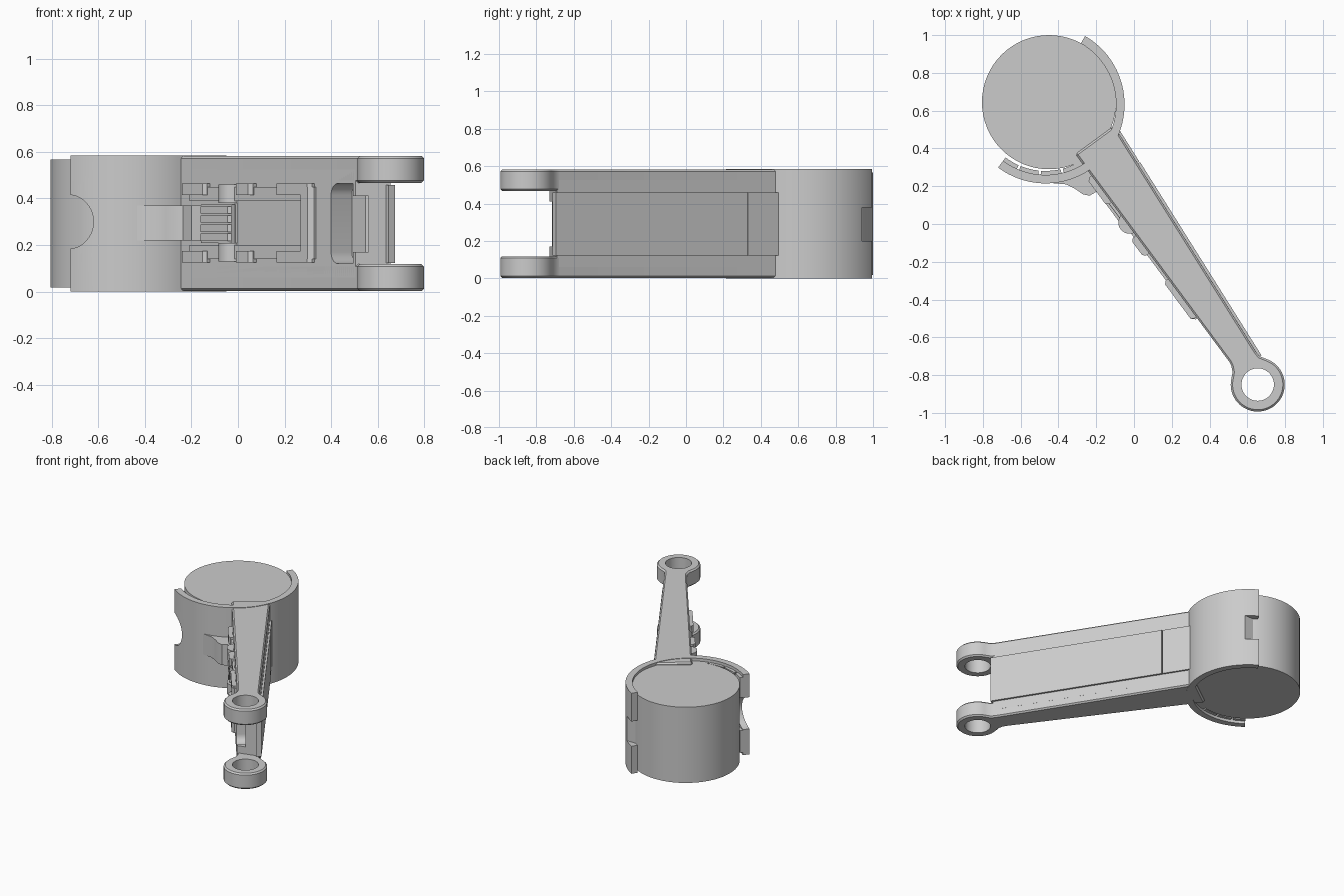
import bpy, bmesh, math
from mathutils import Vector, Matrix

cube = bpy.data.objects.get("Cube")
if cube:
    bpy.data.objects.remove(cube, do_unlink=True)

grey = bpy.data.materials.new("light_grey")
grey.use_nodes = True
grey.diffuse_color = (0.6, 0.6, 0.6, 1)
grey.node_tree.nodes["Principled BSDF"].inputs["Base Color"].default_value = (0.6, 0.6, 0.6, 1)

HEIGHT = 0.585
HEAD = Vector((-0.45, 0.645))
SHELL = Vector((-0.468, 0.633))
PIVOT = Vector((0.655, -0.85))
# Local frame of the arm's front face: along, outward, up
CORNER = Vector((-0.31, 0.37))
ALONG = Vector((0.596, -0.803)).normalized()
OUT = Vector((-ALONG.y * -1, -ALONG.x))


def arc(c, r, a0, a1, n):
    steps = [math.radians(a0 + (a1 - a0) * i / n) for i in range(n + 1)]
    return [(c.x + r * math.cos(a), c.y + r * math.sin(a)) for a in steps]


def prism(name, pts, z0, z1, bevel=0):
    bm = bmesh.new()
    face = bm.faces.new([bm.verts.new((x, y, z0)) for x, y in pts])
    top = bmesh.ops.extrude_face_region(bm, geom=[face])["geom"]
    verts = [v for v in top if isinstance(v, bmesh.types.BMVert)]
    bmesh.ops.translate(bm, verts=verts, vec=(0, 0, z1 - z0))
    bmesh.ops.recalc_face_normals(bm, faces=bm.faces)
    mesh = bpy.data.meshes.new(name)
    bm.to_mesh(mesh)
    bm.free()
    mesh.materials.append(grey)
    ob = bpy.data.objects.new(name, mesh)
    bpy.context.collection.objects.link(ob)
    if bevel:
        mod = ob.modifiers.new("bevel", "BEVEL")
        mod.width, mod.segments = bevel, 1
        mod.limit_method, mod.angle_limit = "ANGLE", math.radians(40)
    return ob


def disc(name, c, r, z0, z1, n=64):
    return prism(name, arc(c, r, 0, 360 - 360 / n, n - 1), z0, z1)


def on_face(u, n):
    return CORNER + ALONG * u + OUT * n


def u_at(x):
    return (x - CORNER.x) / ALONG.x


def face_block(name, x0, x1, depth, z0, z1, chamfer=0.02, sink=0.02):
    # Block on the front face, spanning x0..x1, with chamfered outer ends
    a, b = u_at(x0), u_at(x1)
    pts = [on_face(a, -sink), on_face(a, depth - chamfer), on_face(a + chamfer, depth),
           on_face(b - chamfer, depth), on_face(b, depth - chamfer), on_face(b, -sink)]
    return prism(name, pts, z0, z1)


def cut(ob, cutter):
    mod = ob.modifiers.new("cut", "BOOLEAN")
    mod.operation, mod.object, mod.solver = "DIFFERENCE", cutter, "EXACT"
    deps = bpy.context.evaluated_depsgraph_get()
    mesh = bpy.data.meshes.new_from_object(ob.evaluated_get(deps))
    ob.modifiers.clear()
    ob.data = mesh
    bpy.data.objects.remove(cutter, do_unlink=True)


def round_cutter(pos, direction, r, length, n=40):
    # Cylinder along a horizontal direction
    bm = bmesh.new()
    rot = Vector((direction.x, direction.y, 0)).to_track_quat("Z", "Y").to_matrix().to_4x4()
    bmesh.ops.create_cone(bm, cap_ends=True, segments=n, radius1=r, radius2=r, depth=length,
                          matrix=Matrix.Translation(pos) @ rot)
    mesh = bpy.data.meshes.new("cutter")
    bm.to_mesh(mesh)
    bm.free()
    ob = bpy.data.objects.new("cutter", mesh)
    bpy.context.collection.objects.link(ob)
    return ob


# Round drum and the shell wrapped around it
disc("drum", HEAD, 0.355, 0.017, 0.567)
shell = prism("shell", arc(SHELL, 0.418, -127, 60, 60) + arc(SHELL, 0.373, 60, -127, 60), 0, HEIGHT)
end = SHELL + Vector((-0.255, -0.335))
cut(shell, round_cutter((end.x, end.y, 0.3), Vector((0.6, 0.8)), 0.115, 0.4))
cut(shell, prism("cutter", [(-0.32, 0.94), (-0.16, 0.94), (-0.16, 1.05), (-0.32, 1.05)], 0.2, 0.38))
for a0, a1 in ((-127, -114), (-112, -96), (-94, -77), (-75, -55)):
    for z0, z1 in ((0.02, 0.18), (0.42, 0.565)):
        prism("shell_liner", arc(SHELL, 0.376, a0, a1, 6) + arc(SHELL, 0.352, a1, a0, 6), z0, z1)

# Lug flowing from the shell to the arm
prism("shell_lug", [(-0.44, 0.217), (-0.36, 0.21), (-0.31, 0.185), (-0.27, 0.157), (-0.235, 0.15),
                    (-0.2, 0.17), (-0.13, 0.12), (-0.2, 0.3), (-0.4, 0.26)], 0.22, 0.37)

# Arm body with a rounded pocket open to the front
body = prism("arm_body", [(-0.31, 0.37), (-0.105, 0.52), (0.655, -0.69), (0.505, -0.73)], 0.06, 0.525)
a, b = u_at(0.4), u_at(0.495)
pocket = prism("cutter", [on_face(a, 0.1), on_face(a, -0.11), on_face(b, -0.11), on_face(b, 0.1)], 0.12, 0.465)
bm = bmesh.new()
bm.from_mesh(pocket.data)
edges = [e for e in bm.edges
         if abs((e.verts[0].co - e.verts[1].co).normalized().xy.dot(OUT)) > 0.99
         and (e.verts[0].co.xy - CORNER).dot(ALONG) < a + 0.01]
bmesh.ops.bevel(bm, geom=edges, offset=0.05, segments=5, profile=0.5, affect="EDGES")
bm.to_mesh(pocket.data)
bm.free()
cut(body, pocket)
cut(body, prism("cutter", [(0.46, -0.6), (0.56, -0.6), (0.56, -0.8), (0.46, -0.8)], 0.17, 0.41))

# Upper and lower rails ending in pivot eyes
rail = [(-0.31, 0.37), (-0.105, 0.52), (0.645, -0.675), (0.665, -0.7)]
rail += arc(PIVOT, 0.143, 68, -192, 44) + [(0.522, -0.785), (0.515, -0.75), (0.505, -0.73)]
for name, z0, z1 in (("lower_rail", 0.003, 0.118), ("upper_rail", 0.467, 0.582)):
    arm = prism(name, rail, z0, z1, 0.01)
    cut(arm, disc("cutter", PIVOT, 0.086, -0.1, 0.7, 48))

# Raised panel along the back of the arm, in two lengths
r0, r1 = Vector((-0.105, 0.52)), Vector((0.655, -0.69))
d = (r1 - r0).normalized()
side = Vector((-d.y, d.x))


def back_panel(name, t0, t1, lift):
    p, q = r0.lerp(r1, t0), r0.lerp(r1, t1)
    prism(name, [p - side * 0.02, p + side * lift, q + side * lift, q - side * 0.02], 0.123, 0.458)


back_panel("back_panel", 0.165, 1.01, 0.014)
back_panel("back_panel_root", 0, 0.162, 0.012)

# Latch mechanism on the front face, mirrored above and below the middle
MID = 0.295
for s in (-1, 1):
    def pair(name, x0, x1, depth, h0, h1, chamfer=0.015):
        z0, z1 = sorted((MID + s * h0, MID + s * h1))
        face_block(name, x0, x1, depth, z0, z1, chamfer)
    pair("latch_root_clip", -0.225, -0.12, 0.03, 0.12, 0.17)
    pair("latch_middle_clip", 0.01, 0.08, 0.035, 0.12, 0.17)
    pair("latch_end_clip", 0.18, 0.33, 0.03, 0.12, 0.17)
    pair("latch_side_strip", -0.2, 0.3, 0.014, 0.095, 0.155, 0.005)
    z0, z1 = sorted((MID + s * 0.085, MID + s * 0.165))
    disc("latch_roller", on_face(u_at(-0.035), -0.015), 0.06, z0, z1, 32)
face_block("latch_end_bar", 0.28, 0.335, 0.03, 0.14, 0.45)
face_block("latch_plate", 0, 0.28, 0.008, 0.2, 0.39, 0.004)
face_block("grille_base", -0.15, -0.01, 0.015, 0.21, 0.375, 0.005)
for i in range(4):
    z = 0.218 + i * 0.039
    face_block("grille_slat", -0.145, -0.015, 0.028, z, z + 0.031, 0.012)

# Smooth shading with sharp edges kept
bpy.ops.object.select_all(action="DESELECT")
for ob in bpy.context.collection.objects:
    if ob.type == "MESH" and ob.data.materials and ob.data.materials[0] == grey:
        ob.select_set(True)
        bpy.context.view_layer.objects.active = ob
bpy.ops.object.shade_smooth_by_angle(angle=math.radians(30))
